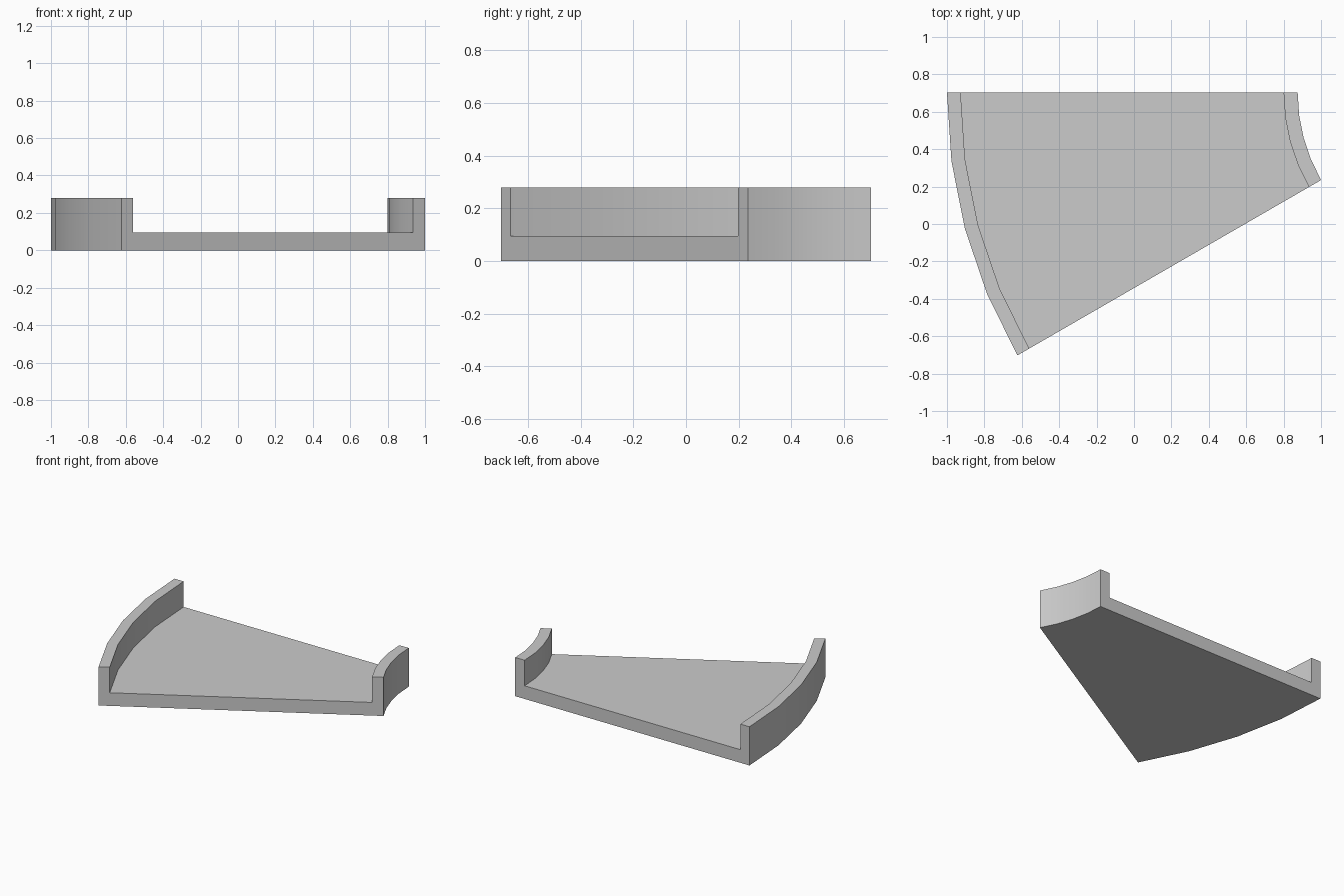
import bpy, bmesh, math

if "Cube" in bpy.data.objects:
    bpy.data.objects.remove(bpy.data.objects["Cube"])

CX, CY = 1.81, 0.7025           # centre of the bend
R0, R1, R2, R3 = 0.935, 1.01, 2.737, 2.81
DECK, TOP = 0.095, 0.28
SEGS, SWEEP = 4, math.radians(30)

# U-shaped cross-section: (radius, height), walls split at deck level
profile = [(R0, 0), (R3, 0), (R3, DECK), (R3, TOP), (R2, TOP), (R2, DECK),
           (R1, DECK), (R1, TOP), (R0, TOP), (R0, DECK)]

bm = bmesh.new()
rings = []
for i in range(SEGS + 1):
    a = math.pi + SWEEP * i / SEGS
    rings.append([bm.verts.new((CX + r * math.cos(a), CY + r * math.sin(a), z))
                  for r, z in profile])

# swept walls, deck and rims
n = len(profile)
for a, b in zip(rings, rings[1:]):
    for j in range(n):
        k = (j + 1) % n
        bm.faces.new((a[j], a[k], b[k], b[j]))

# end caps
bm.faces.new(rings[0])
bm.faces.new(rings[-1][::-1])
bmesh.ops.recalc_face_normals(bm, faces=bm.faces)

me = bpy.data.meshes.new("curved_track_section")
bm.to_mesh(me)
bm.free()
track = bpy.data.objects.new("curved_track_section", me)
bpy.context.collection.objects.link(track)

# smooth curves, crisp corners
bpy.context.view_layer.objects.active = track
track.select_set(True)
bpy.ops.object.shade_smooth_by_angle(angle=math.radians(30))

# seam between deck and kerbs on the curved outer faces
for e in me.edges:
    p, q = (me.vertices[v].co for v in e.vertices)
    if abs(p.z - DECK) < 1e-4 and abs(q.z - DECK) < 1e-4:
        if (p - q).length < 0.5:
            e.use_edge_sharp = True
